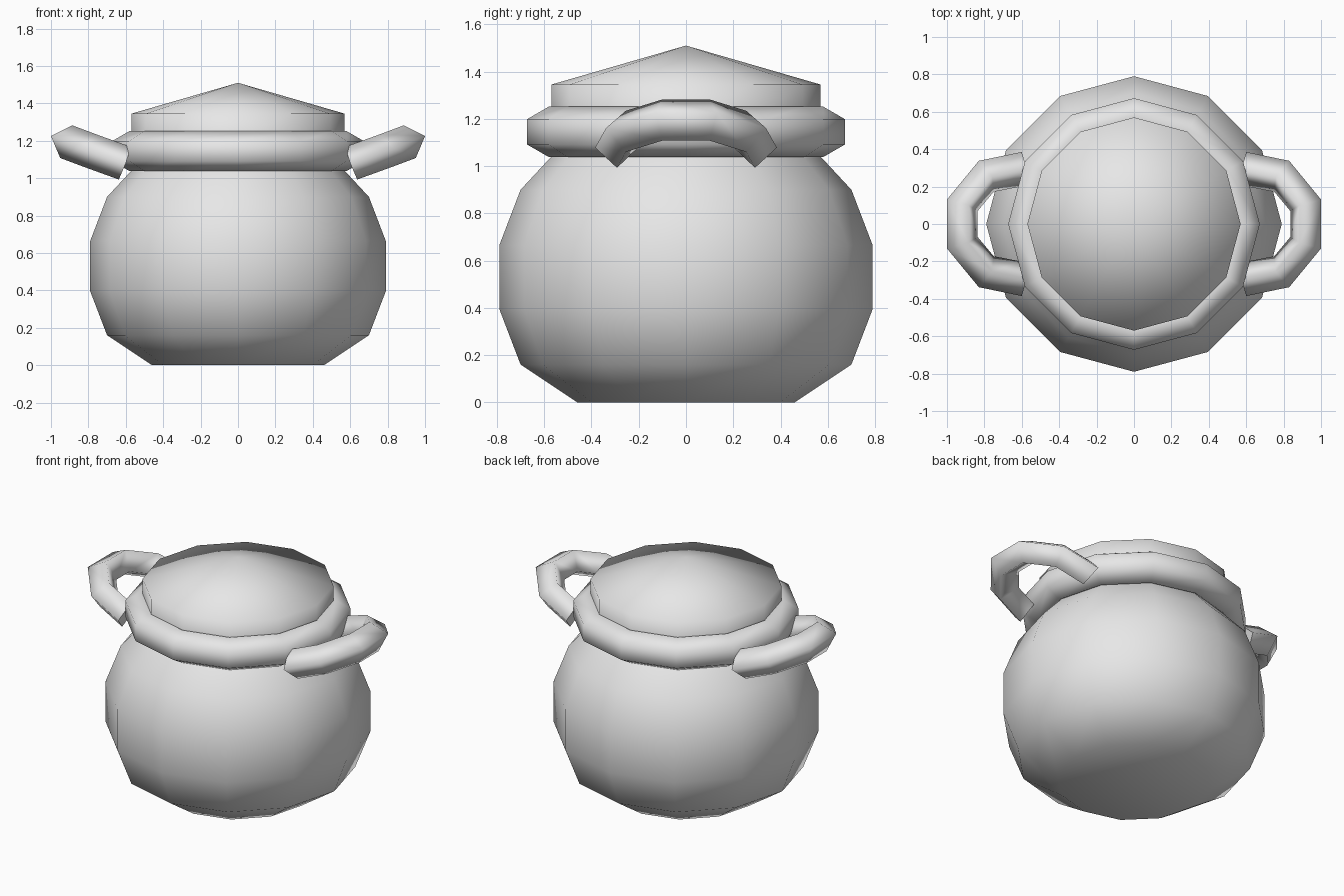
import bpy, bmesh, math
from mathutils import Vector

cube = bpy.data.objects.get("Cube")
if cube:
    bpy.data.objects.remove(cube)

# One plain grey for the whole pot
grey = bpy.data.materials.new("plain_grey")
grey.use_nodes = True
grey.diffuse_color = (0.8, 0.8, 0.8, 1)
grey.node_tree.nodes["Principled BSDF"].inputs["Base Color"].default_value = (0.8, 0.8, 0.8, 1)


def finish(bm, name, flat_caps=()):
    """Turn a bmesh into a smooth-shaded object, leaving the given caps flat."""
    bmesh.ops.recalc_face_normals(bm, faces=bm.faces)
    for face in bm.faces:
        face.smooth = face not in flat_caps
    mesh = bpy.data.meshes.new(name)
    bm.to_mesh(mesh)
    bm.free()
    mesh.materials.append(grey)
    obj = bpy.data.objects.new(name, mesh)
    bpy.context.collection.objects.link(obj)
    return obj


def lathe(name, profile, closed=False):
    """Spin a (radius, height) profile into a twelve-sided part."""
    bm = bmesh.new()
    verts = [bm.verts.new((r, 0, z)) for r, z in profile]
    edges = [bm.edges.new(pair) for pair in zip(verts, verts[1:])]
    if closed:
        edges.append(bm.edges.new((verts[-1], verts[0])))
    bmesh.ops.spin(bm, geom=verts + edges, cent=(0, 0, 0), axis=(0, 0, 1),
                   angle=math.tau, steps=12, use_duplicate=False)
    bmesh.ops.remove_doubles(bm, verts=bm.verts, dist=0.0005)
    return finish(bm, name)


# Round belly of the pot
lathe("pot_body", [(0, 0), (0.46, 0), (0.70, 0.16), (0.79, 0.395), (0.79, 0.665),
                   (0.70, 0.90), (0.57, 1.04), (0.52, 1.10)])

# Collar: ring with a hexagonal section
collar = []
for i in range(6):
    a = math.radians(30 + 60 * i)
    collar.append((0.58 + 0.107 * math.cos(a), 1.145 + 0.107 * math.sin(a)))
lathe("collar", collar, closed=True)

# Lid: short wall and shallow cone
lathe("lid", [(0.57, 1.20), (0.57, 1.345), (0, 1.51)])


def handle(name, side):
    """Tilted half-loop with a four-sided section; side is +1 or -1 along x."""
    tilt = math.radians(20.4)
    out = Vector((math.cos(tilt), 0, math.sin(tilt)))
    up = Vector((-math.sin(tilt), 0, math.cos(tilt)))
    half = [(0.605, 0.292, 1.08, 93), (0.79, 0.255, 1.147, 63), (0.918, 0.10, 1.195, 19)]
    path = half + [(x, -y, z, -a) for x, y, z, a in reversed(half)]
    bm = bmesh.new()
    rings = []
    for x, y, z, a in path:
        a = math.radians(a)
        outward = out * math.cos(a) + Vector((0, math.sin(a), 0))
        ring = []
        for offset in (outward, up, -outward, -up):
            p = Vector((x, y, z)) + offset * 0.093
            ring.append(bm.verts.new((p.x * side, p.y, p.z)))
        rings.append(ring)
    for r, s in zip(rings, rings[1:]):
        for i in range(4):
            j = (i + 1) % 4
            bm.faces.new((r[i], r[j], s[j], s[i]))
    caps = [bm.faces.new(rings[0]), bm.faces.new(rings[-1])]
    return finish(bm, name, caps)


handle("left_handle", 1)
handle("right_handle", -1)
